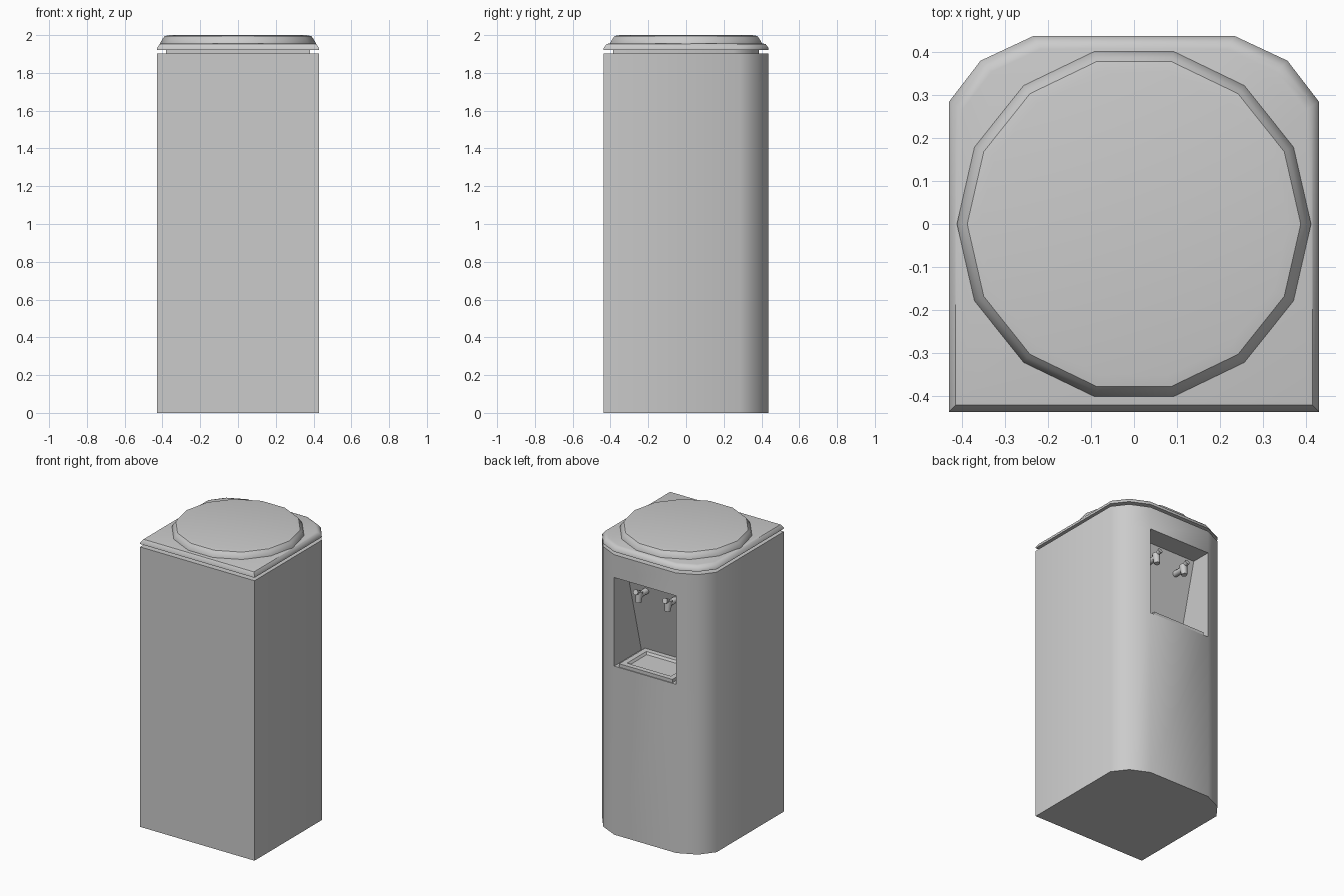
import bpy, bmesh, math
from mathutils import Vector

if "Cube" in bpy.data.objects:
    bpy.data.objects.remove(bpy.data.objects["Cube"])


def finish(name, bm, angle=40):
    bmesh.ops.recalc_face_normals(bm, faces=bm.faces[:])
    me = bpy.data.meshes.new(name)
    bm.to_mesh(me)
    bm.free()
    ob = bpy.data.objects.new(name, me)
    bpy.context.collection.objects.link(ob)
    me.shade_smooth()
    me.set_sharp_from_angle(angle=math.radians(angle))
    return ob


def loft(outline, levels):
    """Stack scaled copies of an outline; levels are (z, scale)."""
    bm = bmesh.new()
    n = len(outline)
    rings = [[bm.verts.new((x * s, y * s, z)) for x, y in outline] for z, s in levels]
    for a, b in zip(rings, rings[1:]):
        for i in range(n):
            j = (i + 1) % n
            bm.faces.new((a[i], a[j], b[j], b[i]))
    bm.faces.new(rings[0][::-1])
    bm.faces.new(rings[-1])
    bmesh.ops.recalc_face_normals(bm, faces=bm.faces[:])
    return bm


half = [(0.43, -0.437), (0.43, 0.285), (0.357, 0.38), (0.233, 0.438)]
outline = half + [(-x, y) for x, y in reversed(half)]
LOW, HIGH = 1.145, 1.747

# Cabinet body with the dispensing niche pushed in on the +y side
bm = loft(outline, [(0, 1), (LOW, 1), (HIGH, 1), (1.902, 1)])
bm.normal_update()
panel = [f for f in bm.faces if f.normal.y > 0.99
         and LOW < f.calc_center_median().z < HIGH]
inner = bmesh.ops.extrude_discrete_faces(bm, faces=panel)["faces"][0]
for v in inner.verts:
    v.co.y = 0.30 if v.co.z > 1.5 else 0.147
finish("cabinet_body", bm)

# Recessed neck and lid plate
finish("lid_neck", loft(outline, [(1.89, 0.885), (1.935, 0.885)]))
finish("lid_plate", loft(outline, [(1.922, 1), (1.93, 1), (1.952, 0.965), (1.956, 0.93)]))

# Fourteen-sided top disc
circle = [(math.cos(i * math.tau / 14), math.sin(i * math.tau / 14)) for i in range(14)]
finish("top_disc", loft(circle, [(1.945, 0.412), (1.958, 0.412), (1.982, 0.398),
                                 (1.995, 0.388), (2.0, 0.36)]))

# Drip tray with a sunken grille area
bm = bmesh.new()
rings = []
for inset, z in [(0, LOW), (0, 1.168), (0.035, 1.168), (0.045, 1.153)]:
    x, y0, y1 = 0.2 - inset, 0.155 + inset, 0.432 - inset
    rings.append([bm.verts.new(p) for p in
                  [(-x, y0, z), (x, y0, z), (x, y1, z), (-x, y1, z)]])
for a, b in zip(rings, rings[1:]):
    for i in range(4):
        j = (i + 1) % 4
        bm.faces.new((a[i], a[j], b[j], b[i]))
bm.faces.new(rings[0][::-1])
bm.faces.new(rings[-1])
finish("drip_tray", bm, 30)


def rod(bm, start, end, r1, r2):
    a, b = Vector(start), Vector(end)
    mat = (b - a).to_track_quat('Z', 'Y').to_matrix().to_4x4()
    mat.translation = (a + b) / 2
    bmesh.ops.create_cone(bm, cap_ends=True, segments=10, radius1=r1, radius2=r2,
                          depth=(b - a).length, matrix=mat)


# Pair of taps: stem from the wall, downward spout, push lever
for side, x in (("left", -0.11), ("right", 0.11)):
    bm = bmesh.new()
    rod(bm, (x, 0.24, 1.625), (x, 0.35, 1.625), 0.02, 0.02)
    rod(bm, (x, 0.345, 1.65), (x, 0.355, 1.58), 0.026, 0.019)
    rod(bm, (x, 0.345, 1.645), (x, 0.385, 1.66), 0.012, 0.018)
    finish(side + "_tap", bm)
